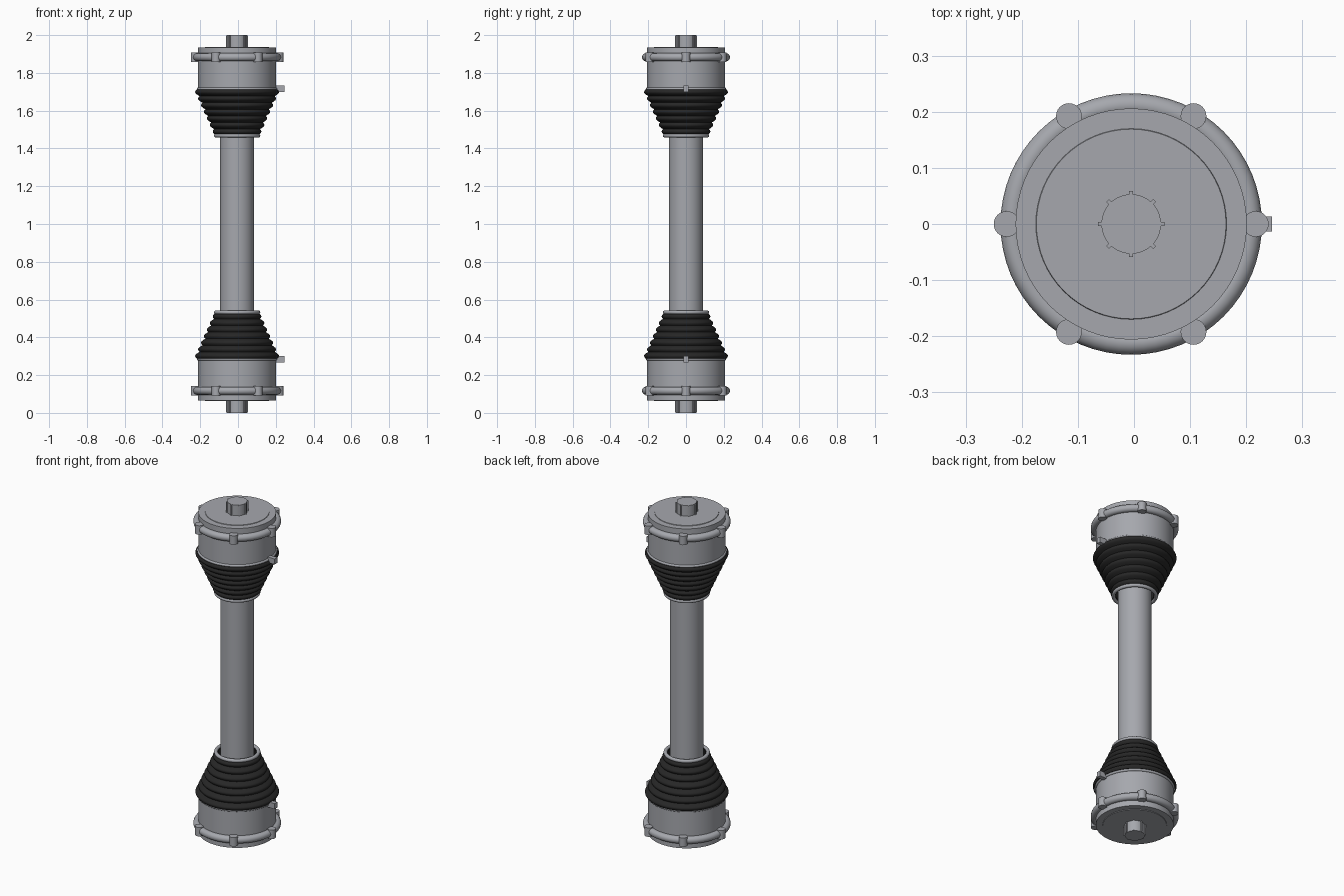
import bpy, bmesh, math
from mathutils import Matrix

if "Cube" in bpy.data.objects:
    bpy.data.objects.remove(bpy.data.objects["Cube"])

CX = -0.005          # axle axis, offset because the clamp tabs stick out on +x
SEG = 64


def material(name, rgb):
    m = bpy.data.materials.new(name)
    m.diffuse_color = (*rgb, 1)
    m.use_nodes = True
    m.node_tree.nodes["Principled BSDF"].inputs["Base Color"].default_value = m.diffuse_color
    return m


STEEL = material("steel_grey", (0.38, 0.39, 0.42))
RUBBER = material("black_rubber", (0.02, 0.02, 0.02))


def finish(name, bm, mat, top, angle=35):
    """Turn a bmesh into an object; the lower end is the upper end mirrored about z = 1."""
    if not top:
        bmesh.ops.transform(bm, verts=bm.verts,
                            matrix=Matrix.Translation((0, 0, 2)) @ Matrix.Scale(-1, 4, (0, 0, 1)))
    bmesh.ops.translate(bm, verts=bm.verts, vec=(CX, 0, 0))
    bmesh.ops.recalc_face_normals(bm, faces=bm.faces)
    me = bpy.data.meshes.new(name)
    bm.to_mesh(me)
    bm.free()
    ob = bpy.data.objects.new(name, me)
    bpy.context.collection.objects.link(ob)
    me.materials.append(mat)
    bpy.ops.object.select_all(action='DESELECT')
    ob.select_set(True)
    bpy.context.view_layer.objects.active = ob
    bpy.ops.object.shade_smooth_by_angle(angle=math.radians(angle))
    return ob


def lathe(name, profile, mat, top=True, closed=False, angle=35):
    """Revolve (radius, z) points round the axis."""
    bm = bmesh.new()
    pts = profile + profile[:1] if closed else profile
    vs = [bm.verts.new((r, 0, z)) for r, z in pts]
    es = [bm.edges.new(p) for p in zip(vs, vs[1:])]
    bmesh.ops.spin(bm, geom=vs + es, cent=(0, 0, 0), axis=(0, 0, 1),
                   angle=2 * math.pi, steps=SEG, use_duplicate=False)
    bmesh.ops.remove_doubles(bm, verts=bm.verts, dist=1e-5)
    return finish(name, bm, mat, top, angle)


def ring(name, major, minor, z, top):
    n = 16
    prof = [(major + minor * math.cos(2 * math.pi * i / n),
             z + minor * math.sin(2 * math.pi * i / n)) for i in range(n)]
    return lathe(name, prof, STEEL, top, closed=True, angle=60)


def box(bm, size, loc, rot=0):
    m = (Matrix.Rotation(rot, 4, 'Z') @ Matrix.Translation(loc)
         @ Matrix.Diagonal((*size, 1)))
    bmesh.ops.create_cube(bm, size=1, matrix=m)


# Central shaft
lathe("shaft", [(0, 0.3), (0.09, 0.3), (0.09, 1.7), (0, 1.7)], STEEL)

for end, top in (("upper", True), ("lower", False)):
    # Joint housing with a thin end lid
    lathe(end + "_joint_housing",
          [(0, 1.70), (0.206, 1.70), (0.206, 1.935), (0.17, 1.935),
           (0.169, 1.938), (0, 1.938)], STEEL, top)

    # Flange ring with six bolts
    ring(end + "_flange_ring", 0.212, 0.021, 1.883, top)
    bm = bmesh.new()
    for i in range(6):
        a = i * math.pi / 3
        bmesh.ops.create_cone(bm, cap_ends=True, segments=24, radius1=0.023, radius2=0.023,
                              depth=0.052, matrix=Matrix.Translation(
                                  (0.222 * math.cos(a), 0.222 * math.sin(a), 1.883)))
    finish(end + "_flange_bolts", bm, STEEL, top)

    # Splined stub
    lathe(end + "_stub", [(0, 1.9), (0.053, 1.9), (0.053, 2.0), (0, 2.0)], STEEL, top)
    bm = bmesh.new()
    for i in range(8):
        box(bm, (0.014, 0.007, 0.095), (0.052, 0, 1.9515), i * math.pi / 4)
    finish(end + "_stub_splines", bm, STEEL, top)

    # Rubber bellows boot: tapering ribs outside, plain cone inside
    ribs, z0, z1 = 7, 1.712, 1.468
    pitch = (z0 - z1) / ribs
    prof = [(0.20, z0)]
    for k in range(ribs):
        base = 0.207 - 0.0155 * k
        for j in range(9):
            t = j / 8
            prof.append((base - 0.0155 * (t - 0.5) + 0.014 * math.sin(math.pi * t),
                         z0 - pitch * (k + t)))
    prof += [(0.10, z1), (0.185, z0)]
    lathe(end + "_boot", prof, RUBBER, top, closed=True, angle=50)

    # Boot clamps and the tab of the large one
    ring(end + "_small_clamp", 0.113, 0.010, 1.468, top)
    ring(end + "_large_clamp", 0.205, 0.008, 1.715, top)
    bm = bmesh.new()
    box(bm, (0.045, 0.026, 0.032), (0.2285, 0, 1.716))
    finish(end + "_clamp_tab", bm, STEEL, top)
